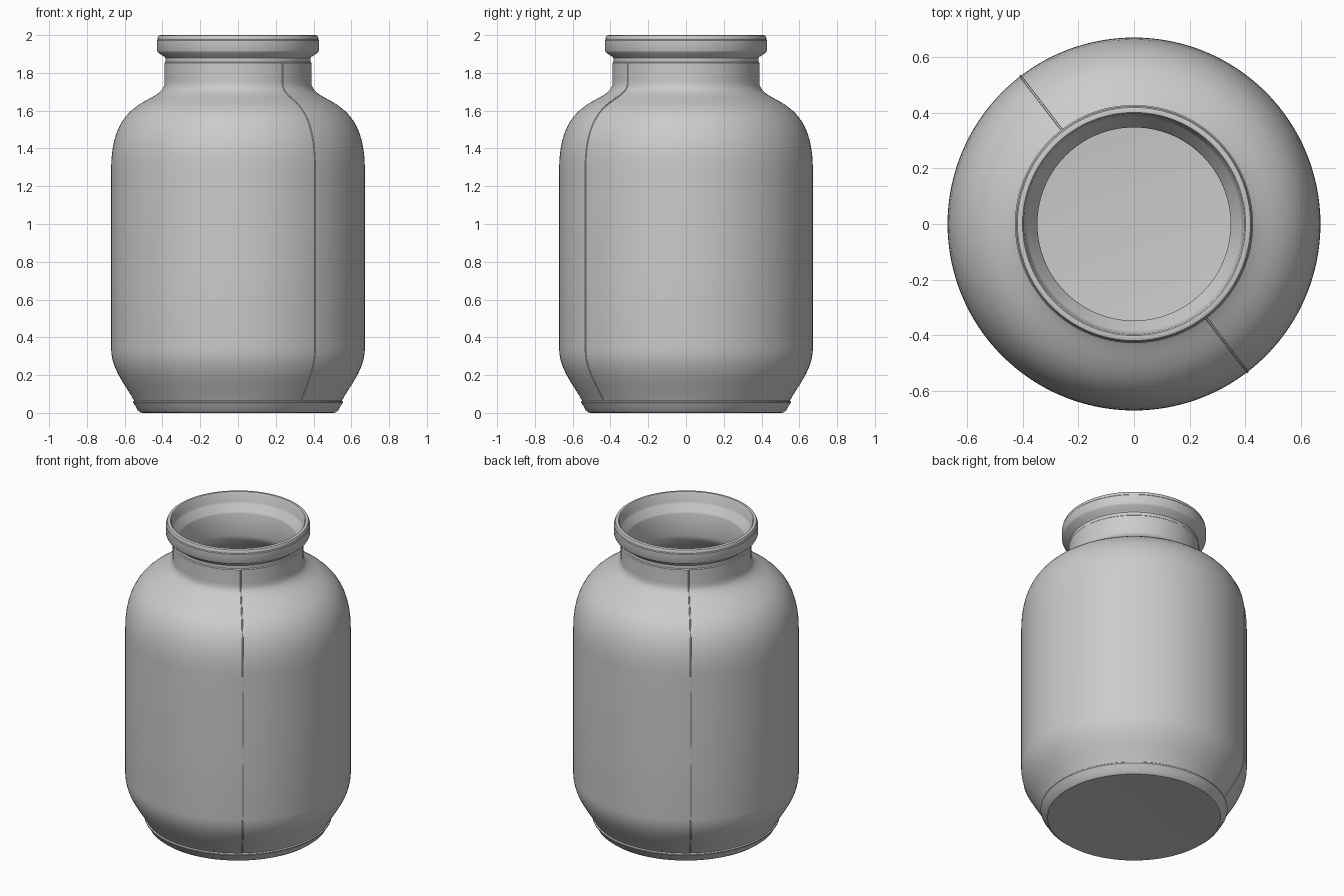
import bpy, bmesh, math
from mathutils import Vector
from mathutils.geometry import interpolate_bezier

if "Cube" in bpy.data.objects:
    bpy.data.objects.remove(bpy.data.objects["Cube"])

SEGMENTS = 128


def bez(a, b, c, d, n=12):
    pts = interpolate_bezier(*[Vector((p[0], p[1], 0)) for p in (a, b, c, d)], n)
    return [(p.x, p.y) for p in pts]


def lathe(name, profile):
    bm = bmesh.new()
    verts = [bm.verts.new((r, 0, z)) for r, z in profile]
    edges = [bm.edges.new(pair) for pair in zip(verts, verts[1:])]
    bmesh.ops.spin(bm, geom=verts + edges, cent=(0, 0, 0), axis=(0, 0, 1),
                   angle=2 * math.pi, steps=SEGMENTS, use_merge=True)
    bmesh.ops.remove_doubles(bm, verts=bm.verts, dist=0.0002)
    bmesh.ops.recalc_face_normals(bm, faces=bm.faces)
    mesh = bpy.data.meshes.new(name)
    bm.to_mesh(mesh)
    bm.free()
    obj = bpy.data.objects.new(name, mesh)
    bpy.context.collection.objects.link(obj)
    bpy.ops.object.select_all(action='DESELECT')
    obj.select_set(True)
    bpy.context.view_layer.objects.active = obj
    bpy.ops.object.shade_smooth_by_angle(angle=math.radians(32))
    return obj


# Outer wall from above the foot ledge to the neck
lower = bez((0.55, 0.065), (0.60, 0.155), (0.67, 0.23), (0.672, 0.34))
shoulder = bez((0.672, 1.28), (0.675, 1.68), (0.42, 1.63), (0.39, 1.735), 20)
neck = [(0.389, 1.76), (0.389, 1.853)]
side = lower + [(0.672, 0.8)] + shoulder + neck

# Foot with a small ledge, and the flared rim
foot = [(0, 0.012), (0.40, 0.008), (0.49, 0.0), (0.515, 0.001),
        (0.532, 0.015), (0.545, 0.04), (0.556, 0.054), (0.556, 0.060)]
rim = [(0.384, 1.858), (0.384, 1.878), (0.390, 1.886), (0.424, 1.908),
       (0.429, 1.918), (0.429, 1.972), (0.425, 1.977), (0.425, 1.988),
       (0.420, 1.997), (0.412, 2.0), (0.402, 1.999), (0.397, 1.992)]

# Inside of the hollow jar
inside = [(0.392, 1.94), (0.385, 1.925), (0.352, 1.89), (0.348, 1.88), (0.348, 1.735)]
inside += bez((0.352, 1.715), (0.39, 1.60), (0.635, 1.63), (0.635, 1.28), 16)
inside += bez((0.635, 0.34), (0.63, 0.23), (0.56, 0.14), (0.51, 0.07), 10)
inside += [(0.49, 0.052), (0.45, 0.045), (0, 0.045)]

lathe("jar", foot + side + rim + inside)

# Two raised mould seams on opposite sides
for name, angle in (("seam_front", -52.5), ("seam_back", 127.5)):
    a = math.radians(angle)
    curve = bpy.data.curves.new(name, 'CURVE')
    curve.dimensions = '3D'
    curve.bevel_depth = 0.004
    curve.bevel_resolution = 1
    spline = curve.splines.new('POLY')
    spline.points.add(len(side) - 1)
    for p, (r, z) in zip(spline.points, side):
        p.co = (r * math.cos(a), r * math.sin(a), z, 1)
    bpy.context.collection.objects.link(bpy.data.objects.new(name, curve))
